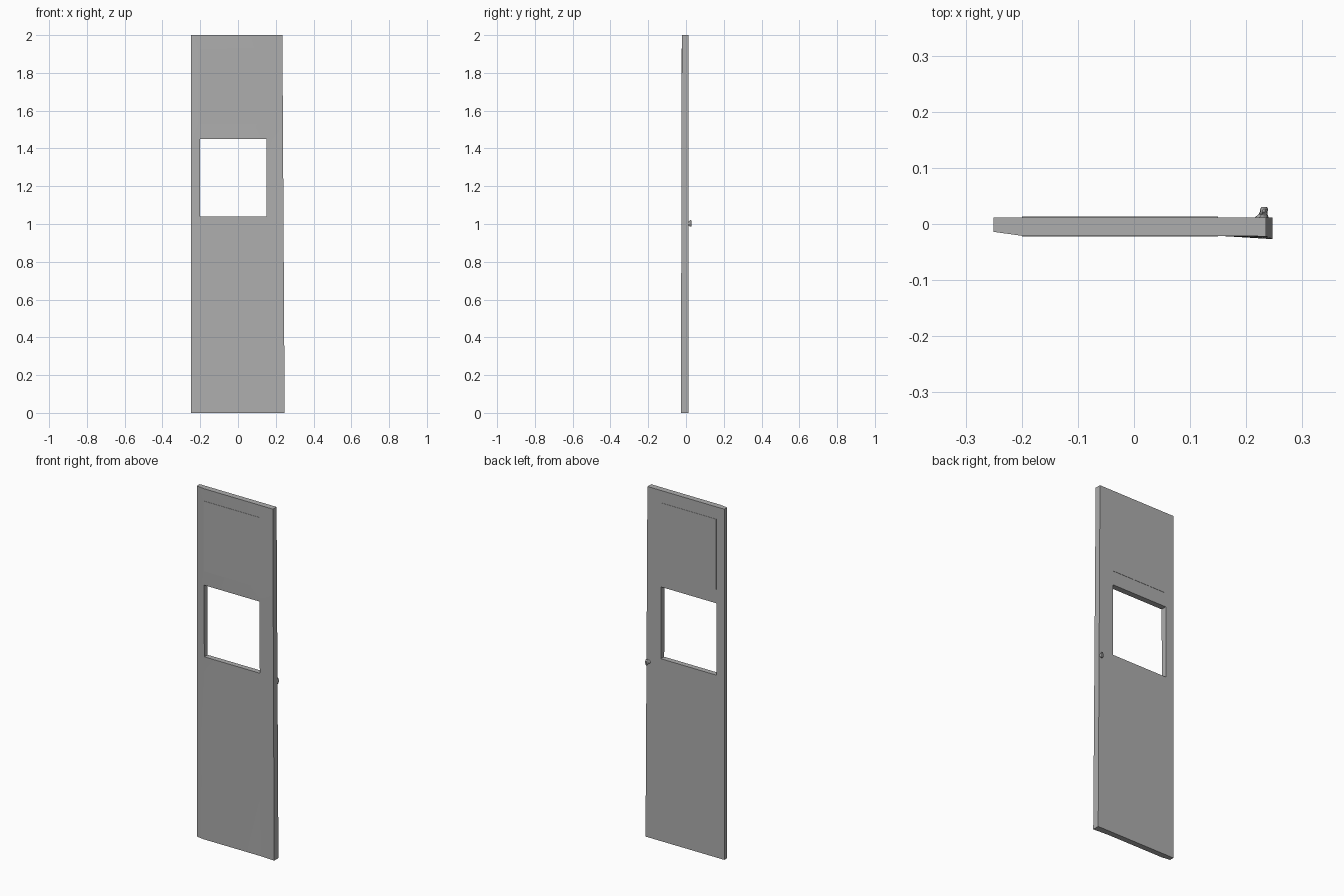
import bpy, bmesh, math

if "Cube" in bpy.data.objects:
    bpy.data.objects.remove(bpy.data.objects["Cube"])

grey = bpy.data.materials.new("plain grey")
grey.diffuse_color = (0.42, 0.42, 0.42, 1)
grey.use_nodes = True
grey.node_tree.nodes["Principled BSDF"].inputs["Base Color"].default_value = grey.diffuse_color


def finish(name, bm, angle=40):
    bmesh.ops.recalc_face_normals(bm, faces=bm.faces)
    me = bpy.data.meshes.new(name)
    bm.to_mesh(me)
    bm.free()
    me.materials.append(grey)
    ob = bpy.data.objects.new(name, me)
    bpy.context.collection.objects.link(ob)
    bpy.ops.object.select_all(action='DESELECT')
    ob.select_set(True)
    bpy.context.view_layer.objects.active = ob
    bpy.ops.object.shade_smooth_by_angle(angle=math.radians(angle))
    return ob


# Door body: a thin grid with two openings, front depth varies gently
XS = [-0.25, -0.20, 0.15, 0.24]
ZS = [0.0, 0.57, 1.04, 1.45, 1.53, 1.93, 2.0]
HOLES = {(1, 2), (1, 4)}


def x_at(i, z):
    return 0.247 - 0.006 * z if i == 3 else XS[i]


def front_y(i, j):
    if i == 0:
        return -0.014
    if i == 3:
        return -0.027 + 0.0025 * ZS[j]
    if j in (1, 2):
        return -0.018
    return -0.021


bm = bmesh.new()
front, back = {}, {}
for i in range(len(XS)):
    for j, z in enumerate(ZS):
        front[i, j] = bm.verts.new((x_at(i, z), front_y(i, j), z))
        back[i, j] = bm.verts.new((x_at(i, z), 0.012, z))
cells = [(i, j) for i in range(3) for j in range(6) if (i, j) not in HOLES]
edges = {}
for i, j in cells:
    loop = [(i, j), (i + 1, j), (i + 1, j + 1), (i, j + 1)]
    bm.faces.new([front[k] for k in loop])
    bm.faces.new([back[k] for k in reversed(loop)])
    for a, b in zip(loop, loop[1:] + loop[:1]):
        key = tuple(sorted((a, b)))
        edges[key] = edges.get(key, 0) + 1
# walls along the outline and the openings
for (a, b), n in edges.items():
    if n == 1:
        bm.faces.new([front[a], front[b], back[b], back[a]])
finish("door_body", bm)

# Upper pane filling the top opening
bm = bmesh.new()
bmesh.ops.create_cube(bm, size=1)
for v in bm.verts:
    v.co.x = -0.025 + v.co.x * 0.35
    v.co.y = -0.0045 + v.co.y * 0.036
    v.co.z = 1.73 + v.co.z * 0.40
finish("upper_pane", bm)

# Knob on the back: flared foot, then a flattened oval grip
bm = bmesh.new()
rings = []
for y, cx, rx, rz in [(0.011, 0.227, 0.013, 0.010), (0.017, 0.230, 0.008, 0.011),
                      (0.021, 0.231, 0.007, 0.018), (0.027, 0.232, 0.007, 0.018),
                      (0.030, 0.232, 0.005, 0.012)]:
    rings.append([bm.verts.new((cx + rx * math.cos(t * math.pi / 5), y,
                                1.003 + rz * math.sin(t * math.pi / 5)))
                  for t in range(10)])
for a, b in zip(rings, rings[1:]):
    for k in range(10):
        m = (k + 1) % 10
        bm.faces.new([a[k], a[m], b[m], b[k]])
bm.faces.new(rings[0])
bm.faces.new(rings[-1])
finish("knob", bm)
